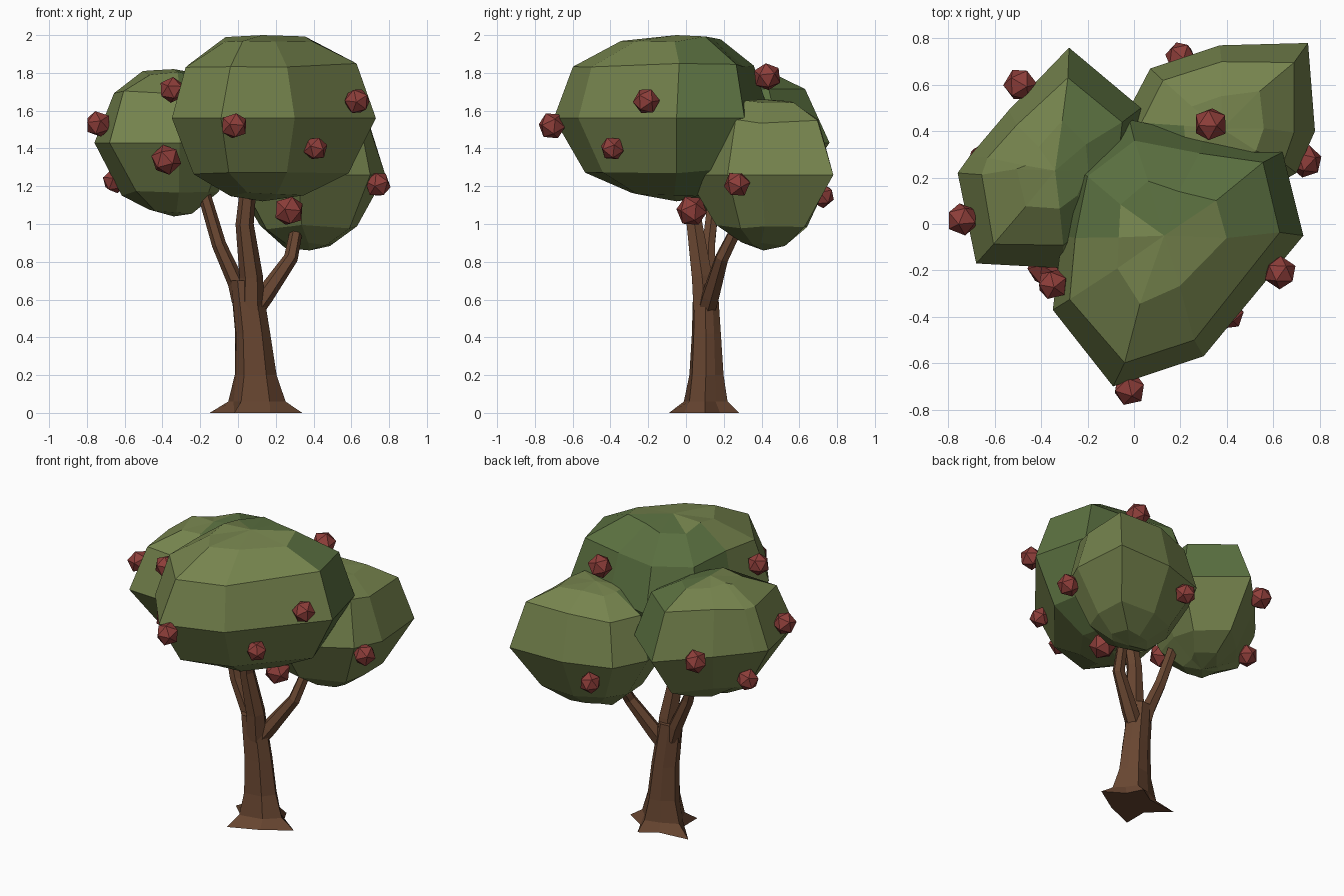
import bpy, bmesh, math, random
from mathutils import Vector

if "Cube" in bpy.data.objects:
    bpy.data.objects.remove(bpy.data.objects["Cube"])

random.seed(4)


def material(name, rgb):
    m = bpy.data.materials.new(name)
    m.diffuse_color = (*rgb, 1)
    m.use_nodes = True
    m.node_tree.nodes["Principled BSDF"].inputs["Base Color"].default_value = m.diffuse_color
    return m


olive = material("olive leaf", (0.18, 0.23, 0.075))
deep = material("deep green leaf", (0.105, 0.165, 0.052))
bark = material("brown bark", (0.14, 0.062, 0.031))
red = material("dull red fruit", (0.27, 0.048, 0.042))


def finish(name, bm, *mats):
    bmesh.ops.recalc_face_normals(bm, faces=bm.faces[:])
    me = bpy.data.meshes.new(name)
    bm.to_mesh(me)
    bm.free()
    for m in mats:
        me.materials.append(m)
    ob = bpy.data.objects.new(name, me)
    bpy.context.collection.objects.link(ob)
    return ob


def loft(bm, rings, caps=True):
    """Skin a list of point rings with quads."""
    vs = [[bm.verts.new(p) for p in ring] for ring in rings]
    n = len(vs[0])
    for a, b in zip(vs, vs[1:]):
        for i in range(n):
            bm.faces.new((a[i], a[(i + 1) % n], b[(i + 1) % n], b[i]))
    if caps:
        bm.faces.new(vs[0][::-1])
        bm.faces.new(vs[-1])
    return vs


def leaf_mass(name, centre, half, outline, inward, limit, profile):
    """Faceted ball with an angular outline at its equator."""
    cx, cy, cz = centre
    rings = []
    for h, s in profile:
        j = 0 if h == 0 else 0.015
        rings.append([(cx + (x - cx) * s + random.uniform(-j, j),
                       cy + (y - cy) * s + random.uniform(-j, j),
                       cz + h * half + random.uniform(-j, j)) for x, y in outline])
    bm = bmesh.new()
    vs = loft(bm, rings, caps=False)
    for ring, h in ((vs[0], -half), (vs[-1], half)):
        tip = bm.verts.new((cx, cy, cz + h))
        for i in range(len(ring)):
            bm.faces.new((ring[i], ring[(i + 1) % len(ring)], tip))
    # faces turned to the middle of the crown are deeper green
    direction = Vector(inward).normalized()
    for f in bm.faces:
        off = f.calc_center_median() - Vector(centre)
        f.material_index = int(off.dot(direction) > limit)
    return finish(name, bm, olive, deep)


# Crown: three overlapping leaf masses
leaf_mass("front_leaves", (0.13, -0.05, 1.56), 0.44,
          [(0.73, -0.05), (0.64, 0.31), (0.30, 0.38), (-0.02, 0.45), (-0.28, 0.26),
           (-0.31, -0.05), (-0.35, -0.37), (-0.09, -0.70), (0.30, -0.57)],
          (-0.1, 1, 0), 0.06,
          [(-0.92, 0.38), (-0.64, 0.75), (0, 1), (0.64, 0.84), (0.95, 0.44)])
leaf_mass("left_leaves", (-0.34, 0.23, 1.43), 0.39,
          [(0.02, 0.24), (0.03, 0.50), (-0.28, 0.76), (-0.54, 0.49), (-0.71, 0.29),
           (-0.76, 0.22), (-0.68, -0.17), (-0.31, -0.19), (-0.06, -0.02)],
          (1, 0, 0.7), 0.22,
          [(-0.93, 0.30), (-0.68, 0.62), (0, 1), (0.70, 0.78), (0.95, 0.38)])
leaf_mass("back_leaves", (0.38, 0.41, 1.26), 0.40,
          [(0.78, 0.40), (0.75, 0.78), (0.37, 0.77), (0.07, 0.67), (-0.04, 0.46),
           (0.00, 0.15), (0.32, 0.0), (0.70, 0.22)],
          (-0.6, -0.8, 0.4), 0.28,
          [(-0.93, 0.30), (-0.70, 0.62), (0, 1), (0.70, 0.80), (0.95, 0.42)])

# Trunk standing on four spreading, pointed roots
foot = [(0.34, 0.10), (0.21, 0.18), (0.16, 0.28), (0.05, 0.21),
        (-0.15, 0.19), (-0.02, 0.07), (-0.02, -0.09), (0.17, -0.01)]
bm = bmesh.new()
rings = [[(x, y, 0) for x, y in foot]]
for z, cx, cy, rx, ry, ridge in [(0.06, 0.095, 0.10, 0.14, 0.115, 0.12),
                                 (0.20, 0.09, 0.105, 0.108, 0.095, 0.06),
                                 (0.42, 0.075, 0.105, 0.092, 0.082, 0.04),
                                 (0.70, 0.04, 0.10, 0.082, 0.068, 0.04)]:
    ring = []
    for i, (x, y) in enumerate(foot):
        a = math.atan2(y - 0.10, x - 0.09)
        k = 1 + (ridge if i % 2 == 0 else -ridge)
        ring.append((cx + rx * k * math.cos(a), cy + ry * k * math.sin(a), z))
    rings.append(ring)
loft(bm, rings)
finish("trunk", bm, bark)


def branch(name, path, sides=6):
    """Tapered limb through (x, y, z, radius) points."""
    pts = [Vector(p[:3]) for p in path]
    rings = []
    for i, p in enumerate(pts):
        d = (pts[min(i + 1, len(pts) - 1)] - pts[max(i - 1, 0)]).normalized()
        u = d.cross(Vector((0, 1, 0))).normalized()
        v = d.cross(u)
        rings.append([p + path[i][3] * (math.cos(math.tau * k / sides) * u
                      + math.sin(math.tau * k / sides) * v) for k in range(sides)])
    bm = bmesh.new()
    loft(bm, rings)
    finish(name, bm, bark)


branch("middle_branch", [(0.07, 0.10, 0.55, 0.07), (0.07, 0.085, 0.72, 0.062),
                         (0.035, 0.045, 1.0, 0.048), (0.06, 0.02, 1.25, 0.042)])
branch("left_branch", [(0.02, 0.11, 0.60, 0.055), (-0.01, 0.12, 0.69, 0.045),
                       (-0.10, 0.12, 0.89, 0.038), (-0.18, 0.15, 1.16, 0.034)])
branch("right_branch", [(0.09, 0.11, 0.55, 0.05), (0.14, 0.13, 0.62, 0.05),
                        (0.28, 0.19, 0.82, 0.038), (0.32, 0.29, 1.02, 0.032)])

# Fruit scattered over the crown
fruits = [(-0.02, -0.71, 1.52, 0.074), (0.63, -0.21, 1.65, 0.072), (0.41, -0.39, 1.40, 0.066),
          (0.74, 0.27, 1.21, 0.072), (0.27, 0.03, 1.07, 0.084), (-0.38, -0.19, 1.34, 0.082),
          (-0.35, -0.26, 1.71, 0.07), (-0.74, 0.02, 1.53, 0.072), (-0.65, 0.28, 1.23, 0.07),
          (-0.49, 0.60, 1.43, 0.074), (0.20, 0.72, 1.15, 0.068), (0.33, 0.43, 1.78, 0.076)]
for n, (x, y, z, r) in enumerate(fruits, 1):
    bm = bmesh.new()
    bmesh.ops.create_icosphere(bm, subdivisions=1, radius=r)
    ob = finish(f"fruit_{n}", bm, red)
    ob.location = (x, y, z)
    ob.rotation_euler = [random.uniform(0, 3) for _ in range(3)]
